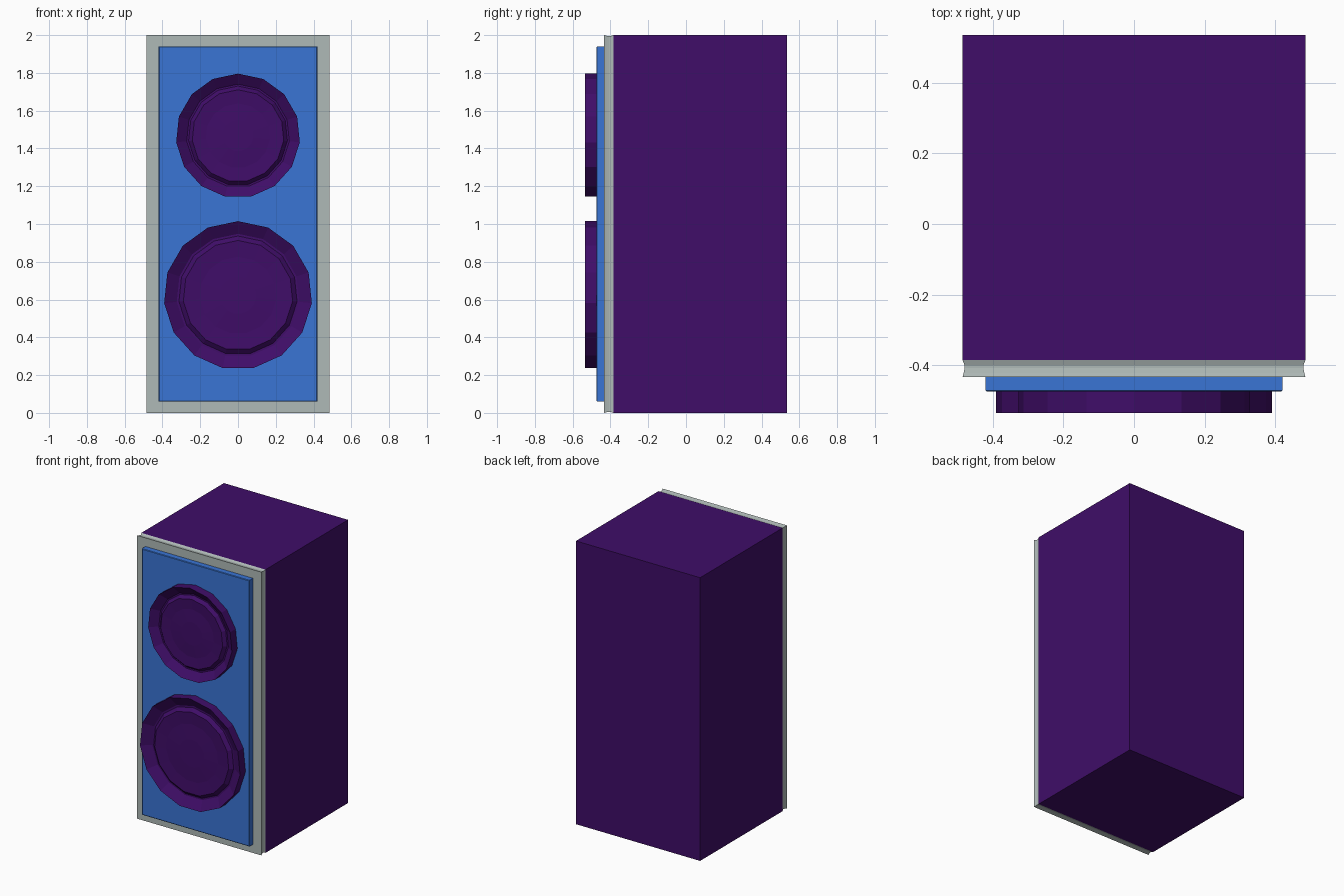
import bpy, bmesh, math

if "Cube" in bpy.data.objects:
    bpy.data.objects.remove(bpy.data.objects["Cube"])


def material(name, rgb):
    m = bpy.data.materials.new(name)
    m.diffuse_color = (*rgb, 1)
    m.use_nodes = True
    m.node_tree.nodes["Principled BSDF"].inputs["Base Color"].default_value = m.diffuse_color
    return m


purple = material("deep purple", (0.050, 0.004, 0.138))
blue = material("baffle blue", (0.042, 0.178, 0.66))
grey = material("trim grey", (0.43, 0.49, 0.475))


def loft(name, rings, mat):
    """Join matching rings of points into a closed, flat-shaded solid."""
    bm = bmesh.new()
    loops = [[bm.verts.new(p) for p in ring] for ring in rings]
    n = len(loops[0])
    for a, b in zip(loops, loops[1:]):
        for i in range(n):
            j = (i + 1) % n
            bm.faces.new((a[i], a[j], b[j], b[i]))
    bm.faces.new(loops[0])
    bm.faces.new(loops[-1])
    bmesh.ops.recalc_face_normals(bm, faces=bm.faces)
    me = bpy.data.meshes.new(name)
    bm.to_mesh(me)
    bm.free()
    me.materials.append(mat)
    ob = bpy.data.objects.new(name, me)
    bpy.context.collection.objects.link(ob)
    return ob


def rect(y, hx, hz):
    return [(sx * hx, y, 1 + sz * hz)
            for sx, sz in ((-1, -1), (1, -1), (1, 1), (-1, 1))]


def circle(y, r, z, sides=15):
    return [(r * math.sin(i * math.tau / sides), y,
             z + r * math.cos(i * math.tau / sides)) for i in range(sides)]


# Cabinet box
loft("cabinet", [rect(0.535, 0.485, 1), rect(-0.385, 0.485, 1)], purple)

# Front trim with a shallow groove around its edge
loft("front_trim", [rect(-0.385, 0.485, 1.0), rect(-0.401, 0.479, 0.994),
                    rect(-0.407, 0.479, 0.994), rect(-0.422, 0.482, 0.997),
                    rect(-0.433, 0.485, 1.0)], grey)

# Baffle panel with a tiny chamfer
loft("baffle_panel", [rect(-0.425, 0.42, 0.94), rect(-0.471, 0.42, 0.94),
                      rect(-0.474, 0.416, 0.936)], blue)

# Drivers: outer wall, sunken slope, raised inner lip and shallow cap
profile = [(1.0, -0.470), (1.0, -0.535), (0.83, -0.495), (0.80, -0.495),
           (0.74, -0.517), (0.52, -0.512), (0.25, -0.516)]
for name, radius, z in (("upper_driver", 0.329, 1.467),
                        ("lower_driver", 0.393, 0.622)):
    loft(name, [circle(y, f * radius, z) for f, y in profile], purple)
